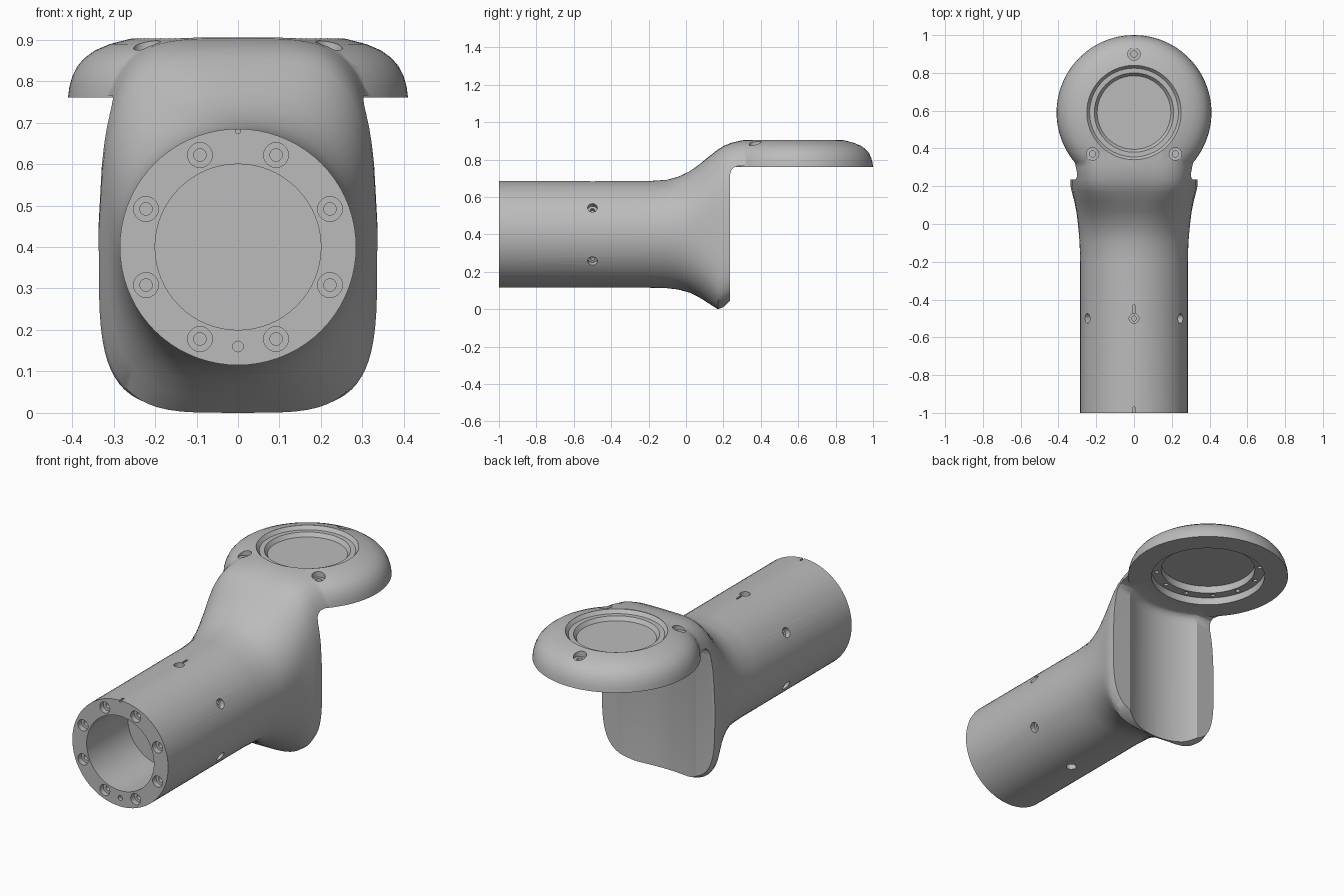
import bpy
import bmesh
from math import cos, sin, pi, radians, copysign
from mathutils import Matrix, Vector

old = bpy.data.objects.get("Cube")
if old:
    bpy.data.objects.remove(old, do_unlink=True)

grey = bpy.data.materials.new("satin grey")
grey.use_nodes = True
COLOUR = (0.5, 0.5, 0.5, 1)
grey.diffuse_color = COLOUR
grey.node_tree.nodes["Principled BSDF"].inputs["Base Color"].default_value = COLOUR

AXIS_Z = 0.4      # height of the tube axis
HEAD_Y = 0.59     # centre of the head


def make_object(name, bm):
    bmesh.ops.recalc_face_normals(bm, faces=bm.faces[:])
    mesh = bpy.data.meshes.new(name)
    bm.to_mesh(mesh)
    bm.free()
    mesh.materials.append(grey)
    obj = bpy.data.objects.new(name, mesh)
    bpy.context.collection.objects.link(obj)
    return obj


def placed(position, direction=(0, 0, 1)):
    turn = Vector(direction).to_track_quat('Z', 'Y').to_matrix().to_4x4()
    return Matrix.Translation(position) @ turn


def lathe(bm, profile, matrix, steps=64):
    """Add a closed solid, turned from (radius, height) points, to bm."""
    part = bmesh.new()
    verts = [part.verts.new((r, 0, z)) for r, z in profile]
    edges = [part.edges.new(pair) for pair in zip(verts, verts[1:])]
    bmesh.ops.spin(part, geom=verts + edges, cent=(0, 0, 0), axis=(0, 0, 1),
                   angle=2 * pi, steps=steps)
    bmesh.ops.remove_doubles(part, verts=part.verts[:], dist=1e-5)
    bmesh.ops.recalc_face_normals(part, faces=part.faces[:])
    part.transform(matrix)
    temp = bpy.data.meshes.new("temp")
    part.to_mesh(temp)
    part.free()
    bm.from_mesh(temp)
    bpy.data.meshes.remove(temp)


def turned(name, profile, matrix, steps=64):
    bm = bmesh.new()
    lathe(bm, profile, matrix, steps)
    return make_object(name, bm)


def combine(target, tool, operation):
    """Apply a boolean and remove the tool."""
    mod = target.modifiers.new("bool", 'BOOLEAN')
    mod.operation = operation
    mod.solver = 'EXACT'
    mod.object = tool
    bpy.context.view_layer.update()
    graph = bpy.context.evaluated_depsgraph_get()
    mesh = bpy.data.meshes.new_from_object(target.evaluated_get(graph))
    target.modifiers.clear()
    target.data = mesh
    bpy.data.objects.remove(tool, do_unlink=True)


# Round tube flaring into a tall shield: y, bottom, top, half width, squareness, taper
SECTIONS = [
    (-1.0, .115, .685, .285, 2, 0),
    (-.2, .115, .685, .285, 2, 0),
    (-.1, .112, .692, .288, 2.03, 0),
    (-.04, .105, .709, .293, 2.1, 0),
    (.02, .088, .737, .299, 2.3, 0),
    (.07, .064, .773, .306, 2.6, .02),
    (.12, .032, .814, .316, 3.1, .06),
    (.17, 0, .853, .329, 4, .11),
    (.2, .008, .872, .336, 4.4, .13),
    (.24, .03, .889, .336, 4.4, .11),
    (.3, .03, .903, .335, 4, .04),
    (.38, .03, .907, .35, 3.8, 0),
    (.45, .03, .907, .36, 3.5, 0),
]
COUNT = 72


def section_ring(bm, y, bottom, top, width, power, taper):
    ring = []
    for i in range(COUNT):
        a = 2 * pi * i / COUNT
        u, v = (copysign(abs(t) ** (2 / power), t) for t in (cos(a), sin(a)))
        x = width * u * (1 - taper * max(0, v) ** 1.5)
        z = (bottom + top) / 2 + v * (top - bottom) / 2
        ring.append(bm.verts.new((x, y, z)))
    return ring


bm = bmesh.new()
rings = [section_ring(bm, *s) for s in SECTIONS]
for a, b in zip(rings, rings[1:]):
    for i in range(COUNT):
        j = (i + 1) % COUNT
        bm.faces.new((a[i], a[j], b[j], b[i]))
bm.faces.new(rings[0])
bm.faces.new(rings[-1])
body = make_object("arm_link", bm)

# Flat back of the shield, with a fillet under the head
bm = bmesh.new()
outline = [(.235, -.1), (.235, .715), (.241, .74), (.253, .756), (.275, .765),
           (.7, .765), (.7, -.1)]
face = bm.faces.new([bm.verts.new((-.6, y, z)) for y, z in outline])
out = bmesh.ops.extrude_face_region(bm, geom=[face])
bmesh.ops.translate(bm, vec=(1.2, 0, 0),
                    verts=[g for g in out["geom"] if isinstance(g, bmesh.types.BMVert)])
combine(body, make_object("back_cutter", bm), 'DIFFERENCE')

# Hollow in the shield, concentric with the head
head_place = placed((0, HEAD_Y, 0))
hollow = [(0, -.1), (.42, -.1), (.42, .715), (.414, .74), (.402, .755),
          (.38, .764), (0, .764)]
combine(body, turned("hollow_cutter", hollow, head_place, 96), 'DIFFERENCE')

# Rounded head
head = [(0, .76), (.41, .76), (.407, .785), (.4, .81), (.388, .835), (.37, .856),
        (.345, .874), (.31, .889), (.26, .902), (.21, .909), (.17, .91), (0, .91)]
combine(body, turned("head", head, head_place, 96), 'UNION')

# Stepped bore under the head
bore = [(0, .7), (.29, .7), (.29, .8), (.24, .8), (.24, .84), (0, .84)]
combine(body, turned("bore_cutter", bore, head_place), 'DIFFERENCE')

# Stepped recess on top of the head
recess = [(0, .95), (.25, .95), (.25, .903), (.235, .885), (.21, .885),
          (.195, .865), (0, .865)]
combine(body, turned("recess_cutter", recess, head_place), 'DIFFERENCE')

# Bore in the front of the tube
bore = [(0, .1), (.2, .1), (.2, -.35), (0, -.35)]
combine(body, turned("tube_bore_cutter", bore, placed((0, -1, AXIS_Z), (0, -1, 0))),
        'DIFFERENCE')


# Screw holes and small marks
def screw_hole(bm, position, direction, radius, depth):
    profile = [(0, .03), (radius, .03), (radius, -depth), (radius / 2, -depth),
               (radius / 2, -depth * 1.8), (0, -depth * 1.8)]
    lathe(bm, profile, placed(position, direction), 20)


def plain_hole(bm, position, direction, radius, depth):
    lathe(bm, [(0, .02), (radius, .02), (radius, -depth), (0, -depth)],
          placed(position, direction), 12)


bm = bmesh.new()
for i in range(8):
    a = radians(22.5 + 45 * i)
    screw_hole(bm, (.24 * cos(a), -1, AXIS_Z + .24 * sin(a)), (0, -1, 0), .03, .03)
plain_hole(bm, (0, -1, AXIS_Z - .24), (0, -1, 0), .013, .02)
for i in range(6):
    a = radians(30 + 60 * i)
    d = Vector((cos(a), 0, sin(a)))
    screw_hole(bm, d * .285 + Vector((0, -.5, AXIS_Z)), d, .026, .03)
for angle in (90, 225, 315):
    a = radians(angle)
    screw_hole(bm, (.31 * cos(a), HEAD_Y + .31 * sin(a), .889), (0, 0, 1), .033, .022)
for i in range(12):
    a = radians(30 * i + 15)
    plain_hole(bm, (.265 * cos(a), HEAD_Y + .265 * sin(a), .8), (0, 0, -1), .012, .015)
for y in (-.45, -.99):
    bmesh.ops.create_cube(bm, size=1, matrix=Matrix.Translation((0, y, .685))
                          @ Matrix.Diagonal((.01, .04, .02, 1)))
combine(body, make_object("hole_cutter", bm), 'DIFFERENCE')

# Smooth shading with crisp machined edges
for other in bpy.context.selected_objects:
    other.select_set(False)
body.select_set(True)
bpy.context.view_layer.objects.active = body
bpy.ops.object.shade_smooth_by_angle(angle=radians(30))
